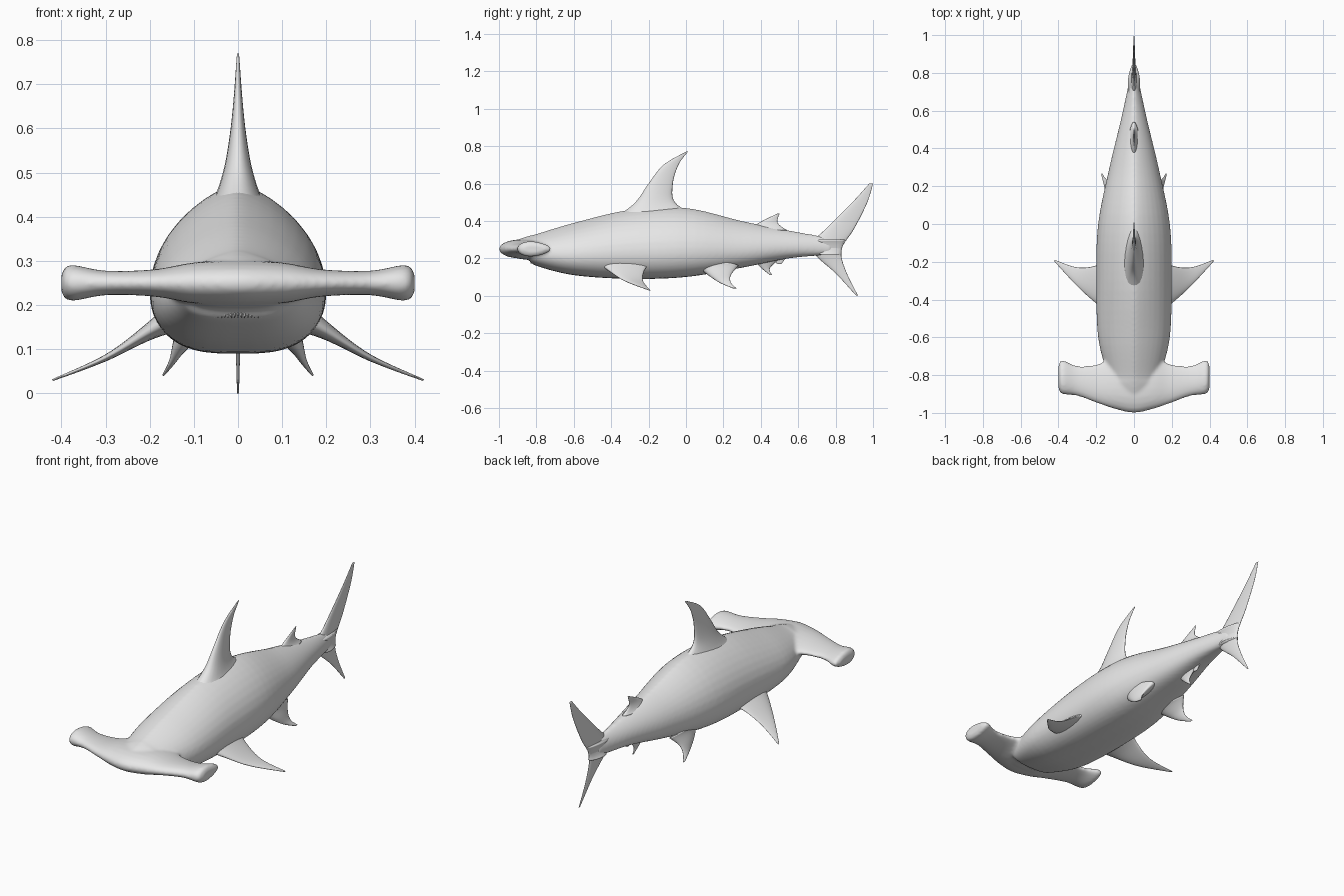
import bpy, bmesh, math
from mathutils import Vector

cube = bpy.data.objects.get("Cube")
if cube:
    bpy.data.objects.remove(cube, do_unlink=True)

GREY = (.8, .8, .8, 1)
skin = bpy.data.materials.new("plain grey skin")
skin.use_nodes = True
skin.diffuse_color = GREY
skin.node_tree.nodes["Principled BSDF"].inputs["Base Color"].default_value = GREY


def smooth_stations(stations, steps=6):
    """Pass a smooth curve through every column of a short station list."""
    rows = [Vector(station) for station in stations]
    rows = [rows[0]] + rows + [rows[-1]]
    result = []
    for before, start, end, after in zip(rows, rows[1:], rows[2:], rows[3:]):
        leaving, arriving = (end - before) / 2, (after - start) / 2
        for step in range(steps):
            t = step / steps
            ease = t * t * (3 - 2 * t)
            result.append(start.lerp(end, ease)
                          + leaving * t * (1 - t) ** 2
                          - arriving * t * t * (1 - t))
    return result + [rows[-1]]


def loft(bm, rings):
    """Skin a row of closed rings and cap both ends."""
    loops = [[bm.verts.new(point) for point in ring] for ring in rings]
    for near, far in zip(loops, loops[1:]):
        for i in range(len(near)):
            bm.faces.new((near[i - 1], near[i], far[i], far[i - 1]))
    bm.faces.new(loops[0])
    bm.faces.new(loops[-1])


def finish(name, bm):
    """Turn the bmesh into a smooth shaded grey object."""
    bmesh.ops.recalc_face_normals(bm, faces=bm.faces)
    for face in bm.faces:
        face.smooth = True
    mesh = bpy.data.meshes.new(name)
    bm.to_mesh(mesh)
    bm.free()
    mesh.materials.append(skin)
    obj = bpy.data.objects.new(name, mesh)
    bpy.context.collection.objects.link(obj)
    return obj


def blade_rings(rows, sides=24):
    """Streamlined sections from x, z, leading y, trailing y, half thickness."""
    rings = []
    for k, (x, z, lead, trail, half) in enumerate(rows):
        previous, following = rows[max(k - 1, 0)], rows[min(k + 1, len(rows) - 1)]
        span = Vector((following[0] - previous[0], following[1] - previous[1])).normalized()
        ring = []
        for i in range(sides):
            angle = math.tau * i / sides
            y = (lead + trail) / 2 - math.cos(angle) * (trail - lead) / 2
            offset = half * math.sin(angle) * (1 + math.cos(angle) / 4)
            ring.append((x - span.y * offset, y, z + span.x * offset))
        rings.append(ring)
    return rings


def fin(name, thickness, stations):
    """Fin from x, z, leading y, trailing y; it flares at the root and thins to the tip."""
    rows = smooth_stations(stations)
    blade = []
    for k, row in enumerate(rows):
        left = 1 - k / (len(rows) - 1)
        half = thickness * (.7 * left ** 3 + .3 * left) + .002
        blade.append((*row, half))
    bm = bmesh.new()
    loft(bm, blade_rings(blade))
    return finish(name, bm)


def centre_fin(name, thickness, stations):
    return fin(name, thickness, [(0, *station) for station in stations])


def trunk_ring(y, width, bottom, top, sides=40):
    """Body section with a narrow ridged back and a broad flat belly."""
    middle = bottom + (top - bottom) * .37
    ring = []
    for i in range(sides):
        angle = math.tau * (i + .5) / sides
        across, up = math.cos(angle), math.sin(angle)
        power, height = (1.45, top - middle) if up > 0 else (.65, middle - bottom)
        x = math.copysign(abs(across) ** power, across) * width
        ring.append((x, y, middle + up * height))
    return ring


# Trunk: y, half width, bottom, top
trunk = [(-.98, .05, .24, .26), (-.9, .11, .2, .3), (-.84, .13, .19, .32),
         (-.8, .14, .16, .33), (-.6, .19, .11, .39), (-.3, .2, .09, .46),
         (0, .19, .1, .47), (.3, .13, .15, .4), (.55, .07, .2, .35), (.78, .02, .22, .31)]

# Hammer head: x, z, leading y, trailing y, half thickness, mirrored about the nose
wing = [(.1, .25, -.98, -.69, .045), (.19, .25, -.95, -.74, .03),
        (.3, .25, -.91, -.75, .027), (.38, .25, -.9, -.72, .04), (.4, .25, -.87, -.75, .02)]
nose = (0, .25, -1, -.66, .05)
head = [(-x, *rest) for x, *rest in reversed(wing)] + [nose] + wing

# Trunk and head are blended into one smooth skin
bm = bmesh.new()
loft(bm, [trunk_ring(*row) for row in smooth_stations(trunk)])
loft(bm, blade_rings(smooth_stations(head)))
body = finish("body_and_head", bm)
blend = body.modifiers.new("blend", "REMESH")
blend.mode = "VOXEL"
blend.voxel_size = .008
blend.use_smooth_shade = True
relax = body.modifiers.new("relax", "SMOOTH")
relax.factor = .5
relax.iterations = 8

# Fins on the centre line: z, leading y, trailing y
centre_fin("dorsal_fin", .06, [(.43, -.36, .05), (.5, -.27, -.06), (.6, -.2, -.07),
                               (.7, -.12, -.04), (.77, 0, .01)])
centre_fin("second_dorsal_fin", .03, [(.35, .34, .54), (.39, .39, .49), (.44, .49, .5)])
centre_fin("anal_fin", .03, [(.21, .34, .52), (.15, .4, .45), (.11, .45, .46)])
centre_fin("anal_fin_rear_lobe", .01, [(.21, .43, .54), (.17, .49, .51)])
centre_fin("tail_upper_lobe", .03, [(.22, .7, .83), (.27, .66, .84), (.36, .75, .9),
                                    (.5, .89, .97), (.6, .98, 1)])
centre_fin("tail_lower_lobe", .03, [(.3, .67, .85), (.22, .69, .83), (.12, .8, .86),
                                    (0, .91, .92)])

# Paired fins: x, z, leading y, trailing y
pectoral = [(.13, .18, -.47, -.18), (.2, .14, -.42, -.22), (.3, .08, -.33, -.23),
            (.42, .03, -.2, -.19)]
pelvic = [(.1, .16, .06, .28), (.13, .11, .12, .24), (.15, .07, .18, .24), (.17, .04, .25, .27)]
for side, sign in (("left", 1), ("right", -1)):
    for name, stations in (("pectoral_fin", pectoral), ("pelvic_fin", pelvic)):
        fin(f"{side}_{name}", .04, [(x * sign, *rest) for x, *rest in stations])

# Row of small pointed teeth along the curve of the mouth
bm = bmesh.new()
for i in range(-10, 11):
    x = i * .0075
    tooth = bmesh.ops.create_cone(bm, segments=6, radius1=.001, radius2=.005, depth=.022,
                                  cap_ends=True)
    bmesh.ops.translate(bm, verts=tooth["verts"], vec=(x, 4 * x * x - .83, .182))
finish("teeth", bm)
